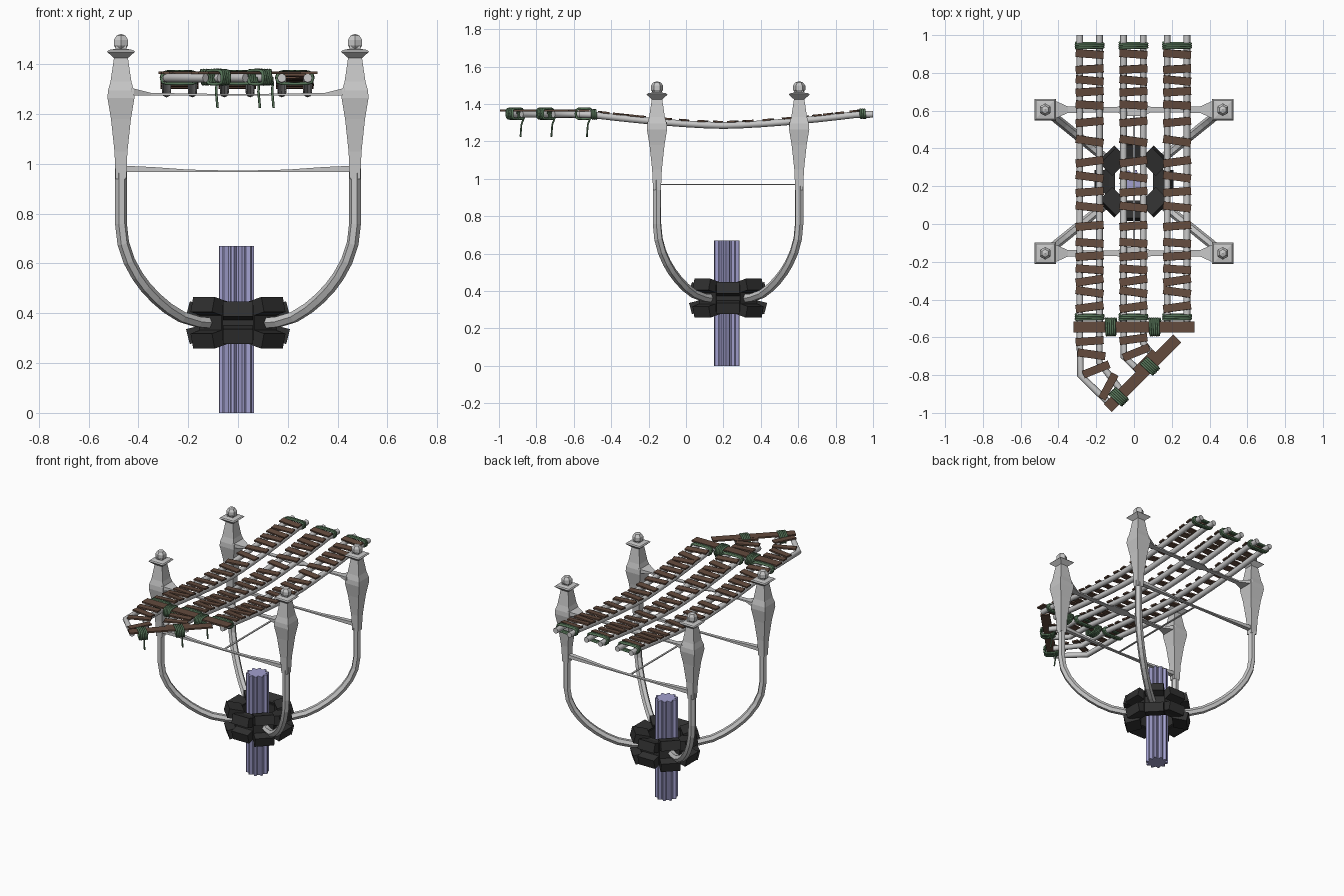
import bpy, bmesh, math, random
from mathutils import Matrix, Vector

random.seed(4)
if "Cube" in bpy.data.objects:
    bpy.data.objects.remove(bpy.data.objects["Cube"])


def material(name, rgb):
    m = bpy.data.materials.new(name)
    m.use_nodes = True
    m.diffuse_color = (*rgb, 1)
    m.node_tree.nodes["Principled BSDF"].inputs["Base Color"].default_value = (*rgb, 1)
    return m


GREY = material("pale_grey", (0.57, 0.57, 0.57))
BROWN = material("plank_brown", (0.125, 0.07, 0.047))
GREEN = material("rope_green", (0.095, 0.18, 0.1))
BLACK = material("collar_black", (0.03, 0.03, 0.03))
LILAC = material("pole_lilac", (0.36, 0.35, 0.62))
CY = 0.225          # centre of the support frame along y
POST = Vector((0.47, 0.38))


def finish(name, bm, mat):
    bmesh.ops.recalc_face_normals(bm, faces=bm.faces)
    me = bpy.data.meshes.new(name)
    bm.to_mesh(me)
    bm.free()
    me.materials.append(mat)
    ob = bpy.data.objects.new(name, me)
    bpy.context.collection.objects.link(ob)
    return ob


def add_box(bm, matrix, size):
    bmesh.ops.create_cube(bm, size=1, matrix=matrix @ Matrix.Diagonal((*size, 1)))


def loft(bm, rings):
    """Skin a list of equal point rings and cap both ends."""
    rows = [[bm.verts.new(p) for p in ring] for ring in rings]
    n = len(rows[0])
    for a, b in zip(rows, rows[1:]):
        for i in range(n):
            j = (i + 1) % n
            bm.faces.new((a[i], a[j], b[j], b[i]))
    bm.faces.new(rows[0][::-1])
    bm.faces.new(rows[-1])


def tube(name, points, radius, mat, res=2, smooth=False):
    cu = bpy.data.curves.new(name, "CURVE")
    cu.dimensions = "3D"
    cu.bevel_depth, cu.bevel_resolution, cu.use_fill_caps = radius, res, True
    sp = cu.splines.new("POLY")
    sp.points.add(len(points) - 1)
    for p, co in zip(sp.points, points):
        p.co = (*co, 1)
        p.radius = 1
    tmp = bpy.data.objects.new(name + "_curve", cu)
    bpy.context.collection.objects.link(tmp)
    dg = bpy.context.evaluated_depsgraph_get()
    me = bpy.data.meshes.new_from_object(tmp.evaluated_get(dg))
    bpy.data.objects.remove(tmp)
    me.materials.clear()
    me.materials.append(mat)
    for f in me.polygons:
        f.use_smooth = smooth
    ob = bpy.data.objects.new(name, me)
    bpy.context.collection.objects.link(ob)
    return ob


def deck_z(y):
    return 1.285 + 0.06 * min(1, abs(y - 0.2) / 0.72) ** 1.5


# Fluted central pole
bm = bmesh.new()
steps = 40
loft(bm, [[(-0.006 + r * math.cos(a), CY - 0.007 + r * math.sin(a), z)
           for i in range(steps)
           for r, a in [(0.07 if i % 4 < 2 else 0.054, math.tau * i / steps)]]
          for z in (0, 0.67)])
finish("central_pole", bm, LILAC)

# Collar: inner ring plus two tiers of flared blocks
bm = bmesh.new()
for i in range(8):
    turn = Matrix.Translation((0, CY, 0.362)) @ Matrix.Rotation(i * math.pi / 4, 4, "Z")
    add_box(bm, turn @ Matrix.Translation((0.13, 0, 0)), (0.05, 0.125, 0.14))
    for side in (1, -1):
        lift = 0.044 + 0.018 * (i % 2)
        place = Matrix.Translation((0.155, 0, side * lift)) @ Matrix.Rotation(-side * 0.25, 4, "Y")
        add_box(bm, turn @ place, (0.095, 0.122, 0.062))
finish("collar", bm, BLACK)

# Curved arms, flaring posts and knobs at the four corners
ARM = [(0.2, 0.36), (0.34, 0.365), (0.48, 0.385), (0.6, 0.42), (0.7, 0.46), (0.79, 0.505),
       (0.86, 0.55), (0.93, 0.61), (0.98, 0.68), (1, 0.76), (1, 0.88), (1, 1.02)]
PROFILE = [(0.94, 0.021), (1.05, 0.026), (1.18, 0.04), (1.265, 0.054), (1.295, 0.052),
           (1.33, 0.042), (1.425, 0.028), (1.45, 0.056), (1.457, 0.05), (1.462, 0.022),
           (1.475, 0.022)]
for sx, xn in ((1, "left"), (-1, "right")):
    for sy, yn in ((-1, "front"), (1, "back")):
        tag = yn + "_" + xn
        px, py = sx * POST.x, CY + sy * POST.y
        tube("arm_" + tag, [(px * s, CY + sy * POST.y * s, z) for s, z in ARM], 0.024, GREY, 1)
        bm = bmesh.new()
        loft(bm, [[(px + a * r, py + b * r, z)
                   for a, b in ((-1, -1), (1, -1), (1, 1), (-1, 1))] for z, r in PROFILE])
        finish("post_" + tag, bm, GREY)
        bm = bmesh.new()
        bmesh.ops.create_uvsphere(bm, u_segments=6, v_segments=5, radius=0.035,
                                  matrix=Matrix.Translation((px, py, 1.487)))
        finish("knob_" + tag, bm, GREY)

# Cross bars: flat upper ones flare sideways, lower ones thicken upwards
UPPER = [(0.43, 0.053, 0.03), (0.35, 0.017, 0.01), (0.09, 0.014, 0.006), (0.05, 0.032, 0.006)]
LOWER = [(0.47, 0.016, 0.026), (0.34, 0.013, 0.02), (0.2, 0.011, 0.01), (0.02, 0.01, 0.006)]
for y, yn in ((CY - POST.y, "front"), (CY + POST.y, "back")):
    for level, z, half in (("upper", 1.275, UPPER), ("lower", 0.967, LOWER)):
        stations = [(-x, w, t) for x, w, t in half] + half[::-1]
        bm = bmesh.new()
        loft(bm, [[(x, y - w, z), (x, y + w, z), (x, y + w, z + t), (x, y - w, z + t)]
                  for x, w, t in stations])
        finish(level + "_bar_" + yn, bm, GREY)
bm = bmesh.new()
add_box(bm, Matrix.Translation((0, CY, 0.97)), (0.012, 2 * POST.y, 0.005))
finish("lower_tie", bm, GREY)

# Six sagging rails, four of them bending on towards the front tip
LANES = [-0.235, -0.003, 0.228]
BENDS = {(0, -1): [(-0.285, -0.8), (-0.13, -0.95)], (0, 1): [(-0.185, -0.73), (-0.07, -0.88)],
         (1, -1): [(-0.055, -0.7), (0.03, -0.78)], (1, 1): [(0.049, -0.63), (0.11, -0.71)]}
for k, cx in enumerate(LANES):
    for s in (-1, 1):
        x = cx + s * 0.052
        path = [(x, 1 - 0.1 * i, deck_z(1 - 0.1 * i)) for i in range(16)]
        path += [(bx, by, 1.345) for bx, by in BENDS.get((k, s), [(x, -0.57)])]
        tube("rail_%d_%s" % (k + 1, "left" if s > 0 else "right"), path, 0.018, GREY, 2, True)

# Slightly crooked planks, laid in the same uneven rhythm on each lane
ROWS = [0.9, 0.82, 0.76, 0.7, 0.63, 0.54, 0.44, 0.33, 0.25, 0.17, 0.09, -0.01, -0.1,
        -0.17, -0.24, -0.3, -0.36, -0.44]
TILTS = [random.uniform(3, 9) * (1 if i % 2 else -1) for i in range(len(ROWS))]
TURNED = [[(-0.235, -0.62, 4), (-0.225, -0.69, -8), (-0.2, -0.77, 22), (-0.135, -0.86, 62)],
          [(-0.003, -0.61, 8), (0.012, -0.68, 22), (0.06, -0.73, 45)], []]
for k, cx in enumerate(LANES):
    bm = bmesh.new()
    for x, y, deg in [(cx, y, t) for y, t in zip(ROWS, TILTS)] + TURNED[k]:
        slope = math.atan((deck_z(y + 0.02) - deck_z(y - 0.02)) / 0.04)
        m = (Matrix.Translation((x, y, deck_z(y) + 0.02)) @ Matrix.Rotation(slope, 4, "X")
             @ Matrix.Rotation(math.radians(deg), 4, "Z"))
        add_box(bm, m, (0.148, 0.042, 0.01))
    finish("planks_lane_%d" % (k + 1), bm, BROWN)

# Straight and diagonal beams at the front
BEAMS = (("cross_beam", (0, -0.545), 0.64, 0), ("diagonal_beam", (0.045, -0.79), 0.52, 45))
for name, (x, y), length, deg in BEAMS:
    bm = bmesh.new()
    m = Matrix.Translation((x, y, 1.366)) @ Matrix.Rotation(math.radians(deg), 4, "Z")
    add_box(bm, m, (length, 0.06, 0.01))
    finish(name, bm, BROWN)


# Rope lashings wound as flattened coils
def lashing(name, x, y, deg, length, half_w, half_h, turns):
    m = (Matrix.Translation((x, y, deck_z(y) + 0.003))
         @ Matrix.Rotation(math.radians(deg), 4, "Z"))
    steps = turns * 12
    pts = []
    for i in range(steps + 1):
        a = math.tau * i / 12
        c, s = math.cos(a), math.sin(a)
        pts.append(m @ Vector((length * (i / steps - 0.5),
                               half_w * math.copysign(abs(c) ** 0.5, c),
                               half_h * math.copysign(abs(s) ** 0.5, s))))
    tube(name, pts, 0.0065, GREEN, 1, True)


for k, cx in enumerate(LANES):
    lashing("back_lashing_%d" % (k + 1), cx, 0.945, 90, 0.03, 0.073, 0.023, 3)
    lashing("front_lashing_%d" % (k + 1), cx, -0.492, 90, 0.028, 0.073, 0.023, 3)
for i, (x, y, deg) in enumerate([(-0.122, -0.545, 0), (0.11, -0.545, 0),
                                 (0.085, -0.75, 45), (-0.08, -0.913, 45)]):
    lashing("beam_lashing_%d" % (i + 1), x, y, deg, 0.054, 0.044, 0.028, 5)

# Loose rope ends
for i, (x, y) in enumerate([(-0.085, -0.88), (0.085, -0.715), (0.14, -0.525)]):
    tube("rope_end_%d" % (i + 1), [(x, y + 0.015, 1.33), (x - 0.003, y, 1.29),
                                   (x + 0.003, y - 0.005, 1.225)], 0.005, GREEN, 1, True)
